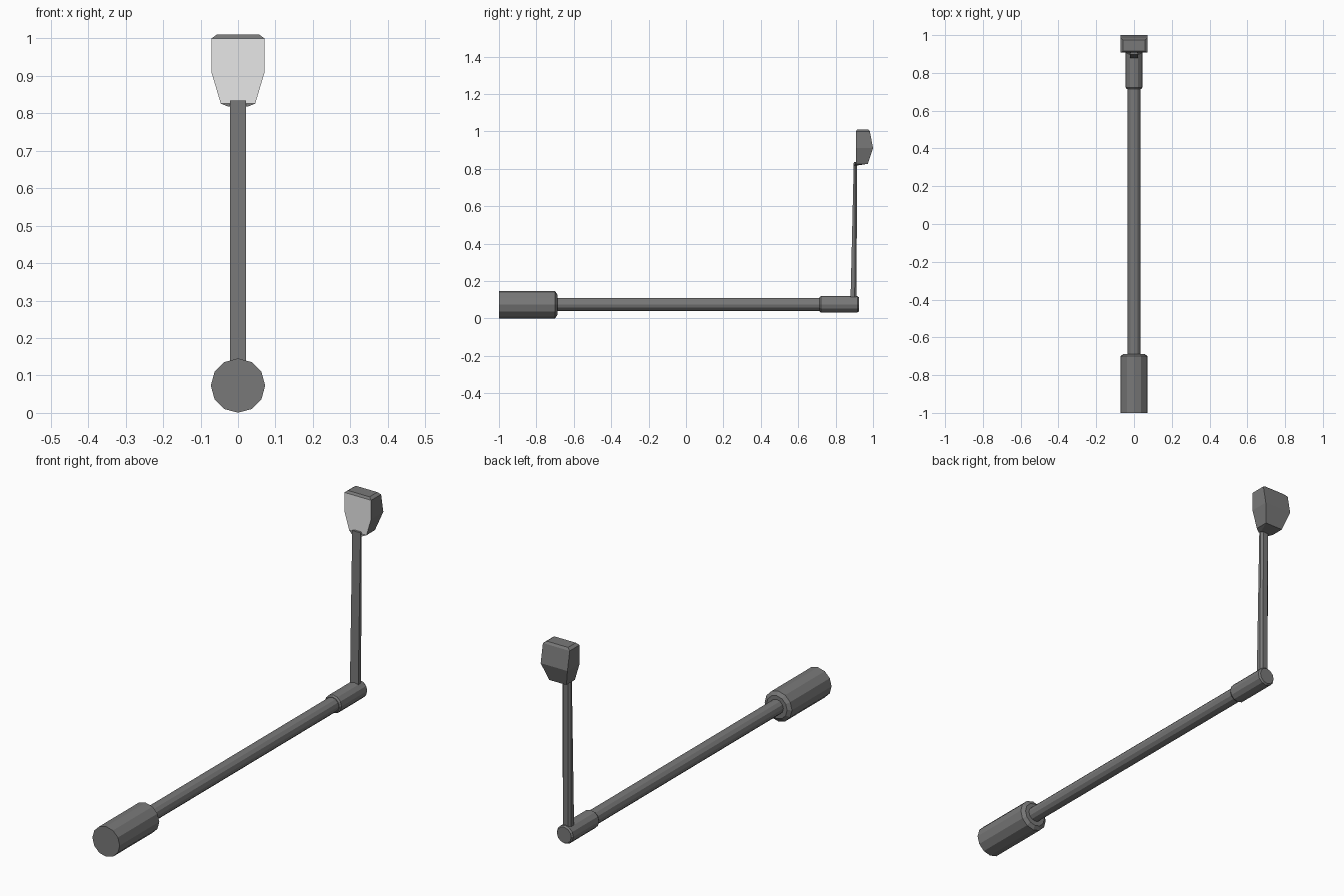
import bpy, bmesh, math

if "Cube" in bpy.data.objects:
    bpy.data.objects.remove(bpy.data.objects["Cube"])


def material(name, v):
    m = bpy.data.materials.new(name)
    m.diffuse_color = (v, v, v, 1)
    m.use_nodes = True
    m.node_tree.nodes["Principled BSDF"].inputs["Base Color"].default_value = m.diffuse_color
    return m


dark = material("dark grey", 0.19)
light = material("light grey face", 0.8)


def loft(name, rings, mats):
    """Skin a list of equal-length point rings and cap both ends."""
    bm = bmesh.new()
    vs = [[bm.verts.new(p) for p in r] for r in rings]
    n = len(vs[0])
    for a, b in zip(vs, vs[1:]):
        for i in range(n):
            j = (i + 1) % n
            bm.faces.new((a[i], a[j], b[j], b[i]))
    bm.faces.new(vs[0])
    bm.faces.new(vs[-1])
    bmesh.ops.recalc_face_normals(bm, faces=bm.faces[:])
    me = bpy.data.meshes.new(name)
    bm.to_mesh(me)
    bm.free()
    for m in mats:
        me.materials.append(m)
    ob = bpy.data.objects.new(name, me)
    bpy.context.collection.objects.link(ob)
    return ob


def turned(name, profile, zc=0.073, sides=12):
    """Faceted bar along y from (y, radius) pairs."""
    angs = [2 * math.pi * i / sides for i in range(sides)]
    return loft(name, [[(r * math.cos(a), y, zc + r * math.sin(a)) for a in angs]
                       for y, r in profile], [dark])


# Horizontal bar: thick grip, thin rod, end sleeve
turned("grip", [(-1, 0.0725), (-0.7, 0.0725), (-0.688, 0.055)])
turned("rod", [(-0.7, 0.035), (0.73, 0.035)], 0.075)
turned("sleeve", [(0.714, 0.038), (0.722, 0.044), (0.916, 0.044), (0.924, 0.038)], 0.075)


# Upright stalk, tapering slightly, with chamfered back edges
def stalk_ring(z, y0, y1):
    return [(-0.022, y0, z), (0.022, y0, z), (0.022, y1 - 0.01, z),
            (0.013, y1, z), (-0.013, y1, z), (-0.022, y1 - 0.01, z)]


loft("stalk", [stalk_ring(0.08, 0.879, 0.912), stalk_ring(0.835, 0.897, 0.914)], [dark])

# Head: z, half width, front y, back y
levels = [(0.818, 0.026, 0.897, 0.918), (0.826, 0.046, 0.908, 0.972),
          (0.91, 0.071, 0.908, 1.0), (1.0, 0.071, 0.908, 0.983),
          (1.01, 0.057, 0.916, 0.975)]
head = loft("head", [[(-w, f, z), (w, f, z), (w, b, z), (-w, b, z)]
                     for z, w, f, b in levels], [dark, light])
# Light front face
for p in head.data.polygons:
    if p.normal.y < -0.99:
        p.material_index = 1
